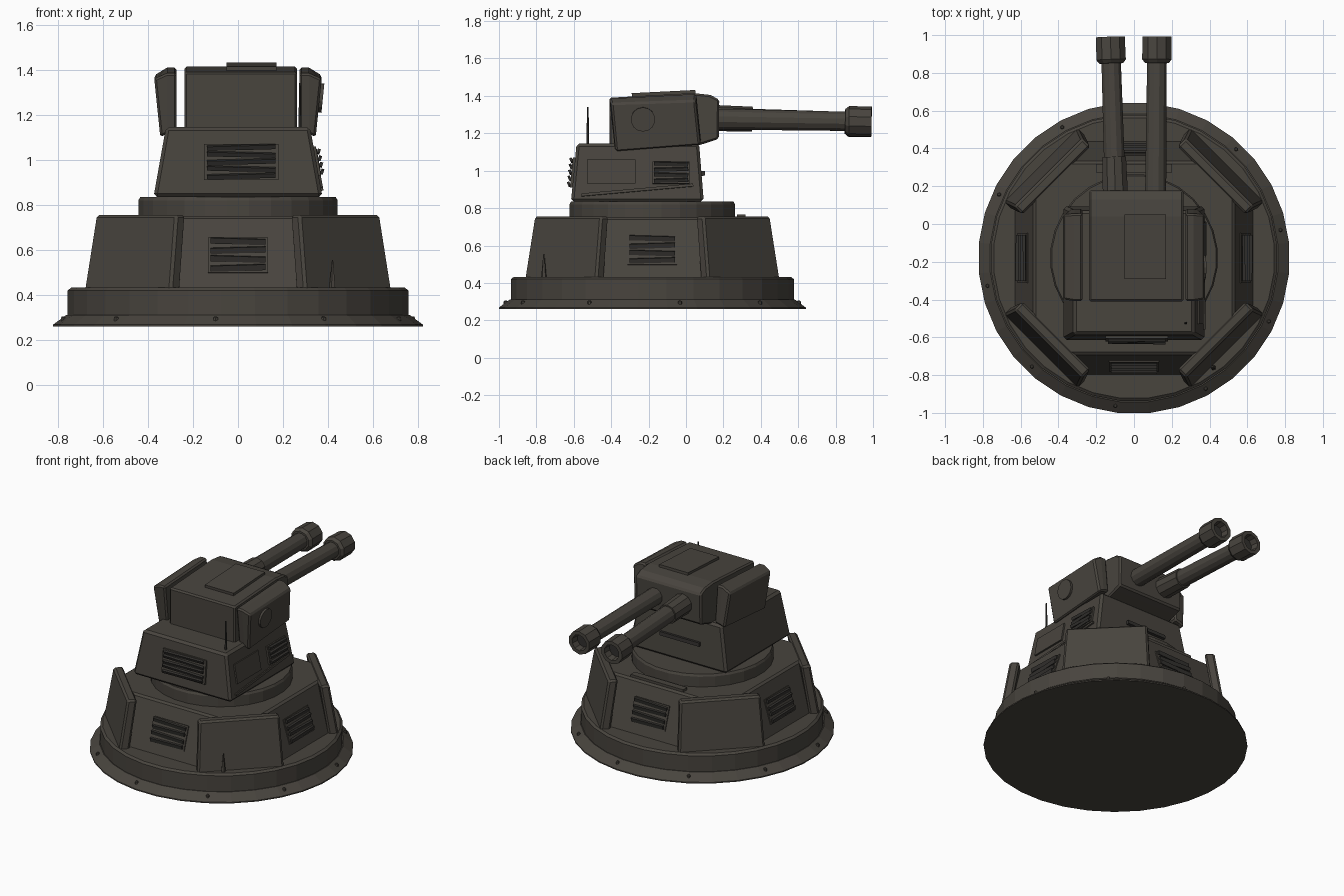
import bpy, bmesh, math
from mathutils import Vector, Matrix

if "Cube" in bpy.data.objects:
    bpy.data.objects.remove(bpy.data.objects["Cube"])

CY = -0.18  # centre of the round base along y


def material(name, rgb):
    m = bpy.data.materials.new(name)
    m.diffuse_color = (*rgb, 1)
    m.use_nodes = True
    m.node_tree.nodes["Principled BSDF"].inputs["Base Color"].default_value = m.diffuse_color
    return m


ARMOUR = material("dark olive armour", (0.065, 0.058, 0.048))
DARK = material("blackened metal", (0.032, 0.030, 0.027))


def loft(name, loops, mat=ARMOUR, bevel=0.0, matrix=None):
    """Closed solid through a list of equal-length point loops."""
    bm = bmesh.new()
    rows = [[bm.verts.new(p) for p in lp] for lp in loops]
    n = len(rows[0])
    for a, b in zip(rows, rows[1:]):
        for i in range(n):
            j = (i + 1) % n
            bm.faces.new((a[i], a[j], b[j], b[i]))
    bm.faces.new(rows[0][::-1])
    bm.faces.new(rows[-1])
    bmesh.ops.recalc_face_normals(bm, faces=bm.faces)
    me = bpy.data.meshes.new(name)
    bm.to_mesh(me)
    bm.free()
    me.materials.append(mat)
    ob = bpy.data.objects.new(name, me)
    bpy.context.collection.objects.link(ob)
    if matrix:
        ob.matrix_world = matrix
    if bevel:
        mod = ob.modifiers.new("edge_bevel", "BEVEL")
        mod.width, mod.segments = bevel, 1
        mod.limit_method, mod.angle_limit = 'ANGLE', math.radians(30)
    return ob


def rect(x0, x1, y0, y1, z):
    return [(x0, y0, z), (x1, y0, z), (x1, y1, z), (x0, y1, z)]


def ring(r, z, n, cx=0, cy=0):
    return [(cx + r * math.cos(math.tau * (i + .5) / n), cy + r * math.sin(math.tau * (i + .5) / n), z)
            for i in range(n)]


def lathe(name, profile, n, mat=ARMOUR, matrix=None, cy=0):
    return loft(name, [ring(r, z, n, 0, cy) for r, z in profile], mat, 0, matrix)


def on_face(pos, normal):
    """Frame on a wall: x along the wall, y up the wall, z outward."""
    z = Vector(normal).normalized()
    x = Vector((0, 0, 1)).cross(z).normalized()
    m = Matrix((x, z.cross(x), z)).transposed().to_4x4()
    m.translation = pos
    return m


def box(name, m, w, h, d, mat=ARMOUR, bevel=0, off=(0, 0, 0), tilt=0):
    m = m @ Matrix.Translation(off) @ Matrix.Rotation(tilt, 4, 'Z')
    return loft(name, [rect(-w / 2, w / 2, -h / 2, h / 2, z) for z in (-d / 2, d / 2)], mat, bevel, m)


def vent(name, pos, normal, w, h, n):
    m = on_face(pos, normal)
    box(name + "_recess", m, w, h, 0.016, ARMOUR)
    for i in range(n):
        y = h * ((i + .5) / n - .5)
        s = m @ Matrix.Translation((0, y, 0.014)) @ Matrix.Rotation(0.5, 4, 'X')
        box(f"{name}_slat_{i}", s, w * .92, h / n * .62, 0.014, DARK, 0, (0, 0, 0), 0.03 * (-1) ** i)


# round base: flared skirt and upright ring
lathe("base_skirt", [(0.825, 0.26), (0.825, 0.268), (0.765, 0.312)], 32, cy=CY)
lathe("base_ring", [(0.76, 0.30), (0.76, 0.42), (0.745, 0.432)], 32, cy=CY)
for i in range(10):
    a = math.tau * (i + .3) / 10
    lathe(f"skirt_rivet_{i}", [(0.011, 0.27), (0.011, 0.30), (0.006, 0.305)], 6,
          matrix=Matrix.Translation((0.79 * math.cos(a), CY + 0.79 * math.sin(a), 0)))


# eight sided hull
def octagon(hx, hy, c, z):
    q = [(hx, -hy + c), (hx, hy - c), (hx - c, hy), (-hx + c, hy),
         (-hx, hy - c), (-hx, -hy + c), (-hx + c, -hy), (hx - c, -hy)]
    return [(x, y + CY, z) for x, y in q]


loft("lower_hull", [octagon(0.635, 0.62, 0.30, 0.42), octagon(0.53, 0.51, 0.16, 0.75)], ARMOUR, 0.012)

# slanted armour plates on the four corners
for k in range(4):
    m = Matrix.Translation((0, CY, 0)) @ Matrix.Rotation(math.radians(45 + 90 * k), 4, 'Z')
    loft(f"corner_plate_{k}", [rect(0.635, 0.70, -0.275, 0.275, 0.405),
                               rect(0.58, 0.642, -0.255, 0.255, 0.755)], ARMOUR, 0.012, m)

# hull vents on all four walls
for k, (dx, dy, r) in enumerate([(0, -1, 0.568), (1, 0, 0.585), (-1, 0, 0.585), (0, 1, 0.568)]):
    vent(f"hull_vent_{k}", (dx * r, CY + dy * r, 0.575), (dx, dy, 0.32), 0.265, 0.165, 4)

# turntable collar
lathe("turntable_collar", [(0.445, 0.74), (0.445, 0.82), (0.437, 0.835)], 28, cy=CY)
box("deck_strip", Matrix.Translation((0, 0.295, 0.757)), 0.4, 0.045, 0.02, ARMOUR)

# turret body
loft("turret_body", [rect(-0.375, 0.375, -0.615, 0.095, 0.835),
                     rect(-0.32, 0.32, -0.585, 0.07, 1.145)], ARMOUR, 0.015)
vent("turret_front_vent", (0.015, -0.605, 0.99), (0, -1, 0.1), 0.33, 0.16, 5)
side = on_face((0.35, -0.40, 0.995), (1, 0, 0.18))
box("turret_side_panel", side, 0.26, 0.13, 0.014)
box("turret_side_rail", side, 0.6, 0.015, 0.012, ARMOUR, 0, (0.14, -0.1, 0), 0.09)
box("turret_back_rail", on_face((-0.02, 0.087, 0.985), (0, 1, 0.08)), 0.3, 0.025, 0.03, DARK)
vent("turret_right_vent", (0.352, -0.08, 0.99), (1, 0, 0.18), 0.2, 0.12, 4)

# gun head: side outline extruded across the width
head = [(-0.41, 1.13), (0.05, 1.13), (0.13, 1.155), (0.175, 1.17), (0.178, 1.38),
        (0.13, 1.405), (0.04, 1.415), (-0.41, 1.39)]
loft("gun_head", [[(x, y, z) for y, z in head] for x in (-0.238, 0.262)], ARMOUR, 0.01)
box("roof_hatch", Matrix.Translation((0.06, -0.12, 1.413)) @ Matrix.Rotation(0.05, 4, 'X'),
    0.22, 0.34, 0.02)

# side pods beside the head, with a round cap on the right one
for s, n in ((-1, "left"), (1, "right")):
    def pod(x, d):
        return [(s * x, y, z) for y, z in
                [(-0.38, 1.105 + d), (0.08, 1.14 + d), (0.055, 1.41), (-0.41, 1.385)]]
    out = [(s * x, y, z) for x, y, z in
           [(0.345, -0.375, 1.10), (0.345, 0.075, 1.135), (0.372, 0.05, 1.375), (0.372, -0.40, 1.36)]]
    loft(f"{n}_pod", [pod(0.272, 0.02), pod(0.315, 0.01), out], ARMOUR, 0.01)
lathe("pod_round_cap", [(0.065, -0.02), (0.065, 0.015)], 14,
      matrix=on_face((0.362, -0.23, 1.275), (1, 0, -0.1)))


# twin barrels with hollow muzzles
def barrel(n, p0, p1, sleeve):
    d = (Vector(p1) - Vector(p0))
    L = d.length
    m = on_face(p0, d)
    lathe(f"{n}_barrel", [(0.058, -0.06), (0.053, L - 0.1)], 12, matrix=m)
    lathe(f"{n}_muzzle", [(0.066, L - 0.14), (0.082, L - 0.12), (0.080, L), (0.055, L),
                          (0.05, L - 0.06)], 10, matrix=m)
    lathe(f"{n}_bore", [(0.049, L - 0.07), (0.049, L - 0.05)], 10, DARK, m)
    if sleeve:
        lathe(f"{n}_sleeve", [(0.070, -0.05), (0.066, 0.155)], 10, matrix=m)


barrel("left", (-0.10, 0.20, 1.28), (-0.125, 0.99, 1.26), True)
barrel("right", (0.115, 0.20, 1.275), (0.122, 0.992, 1.262), False)

# antenna and small spike
lathe("antenna", [(0.008, 1.13), (0.004, 1.34)], 6, DARK, Matrix.Translation((0.275, -0.525, 0)))
lathe("base_spike", [(0.016, 0.42), (0.003, 0.555)], 5, matrix=Matrix.Translation((0.42, -0.76, 0)))
